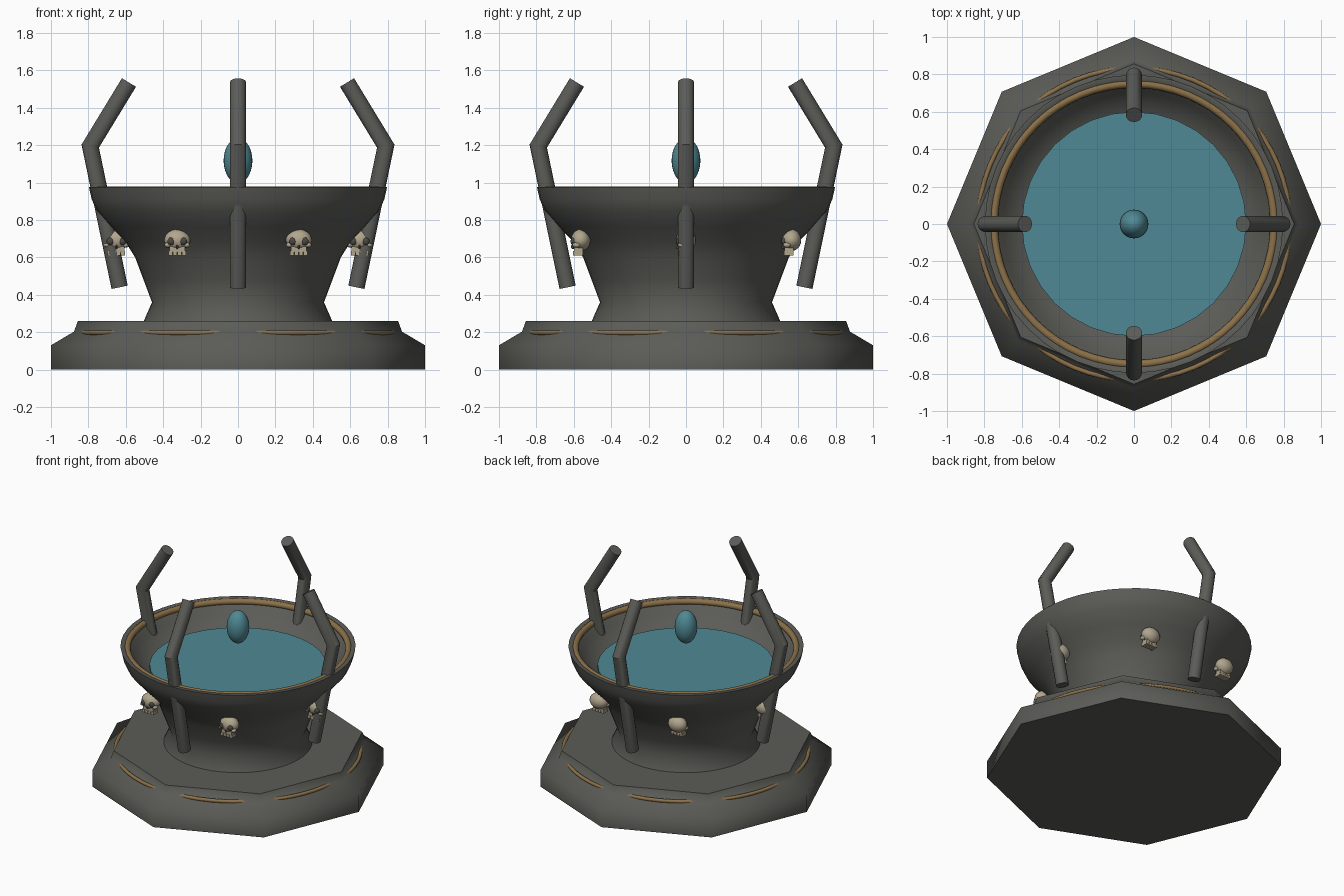
import bpy, bmesh, math
from mathutils import Vector, Matrix

cube = bpy.data.objects.get("Cube")
if cube:
    bpy.data.objects.remove(cube, do_unlink=True)


def material(name, rgb):
    m = bpy.data.materials.new(name)
    m.use_nodes = True
    m.diffuse_color = (*rgb, 1)
    m.node_tree.nodes["Principled BSDF"].inputs["Base Color"].default_value = (*rgb, 1)
    return m


STONE = material("grey stone", (0.105, 0.105, 0.095))
GOLD = material("dull gold", (0.26, 0.165, 0.065))
WATER = material("teal water", (0.08, 0.25, 0.30))
BONE = material("pale bone", (0.44, 0.38, 0.27))
SOCKET = material("dark socket", (0.07, 0.065, 0.055))


def finish(bm, name, mats, angle):
    bmesh.ops.recalc_face_normals(bm, faces=bm.faces)
    mesh = bpy.data.meshes.new(name)
    bm.to_mesh(mesh)
    bm.free()
    for m in mats:
        mesh.materials.append(m)
    ob = bpy.data.objects.new(name, mesh)
    bpy.context.collection.objects.link(ob)
    bpy.ops.object.select_all(action='DESELECT')
    ob.select_set(True)
    bpy.context.view_layer.objects.active = ob
    bpy.ops.object.shade_smooth_by_angle(angle=math.radians(angle))
    return ob


def loft(bm, rings, closed=False):
    """Skin a list of equal-length point rings, capping the ends unless closed."""
    rows = [[bm.verts.new(p) for p in ring] for ring in rings]
    pairs = list(zip(rows, rows[1:]))
    if closed:
        pairs.append((rows[-1], rows[0]))
    for a, b in pairs:
        n = len(a)
        for i in range(n):
            bm.faces.new((a[i], a[(i + 1) % n], b[(i + 1) % n], b[i]))
    if not closed:
        bm.faces.new(rows[0][::-1])
        bm.faces.new(rows[-1])


def lathe(name, profile, sides, mat, angle, closed=False):
    turns = [2 * math.pi * i / sides for i in range(sides)]
    bm = bmesh.new()
    loft(bm, [[(r * math.cos(t), r * math.sin(t), z) for t in turns]
              for r, z in profile], closed)
    return finish(bm, name, [mat], angle)


def ring(name, major, minor, z):
    steps = [math.pi * i / 5 for i in range(10)]
    section = [(major + minor * math.cos(t), z + minor * math.sin(t)) for t in steps]
    return lathe(name, section, 64, GOLD, 60, closed=True)


# Octagonal plinth with a gold band showing through its sloped sides
lathe("plinth", [(1, 0), (1, 0.13), (0.877, 0.203), (0.856, 0.26)], 8, STONE, 60)
ring("plinth_band", 0.832, 0.013, 0.197)

# Flared basin, hollow inside
basin = [(0.508, 0.25), (0.46, 0.36), (0.505, 0.48), (0.55, 0.6), (0.60, 0.68),
         (0.68, 0.765), (0.755, 0.85), (0.782, 0.91), (0.797, 0.975), (0.77, 0.975),
         (0.735, 0.945), (0.70, 0.89), (0.64, 0.84), (0.59, 0.81), (0.5, 0.78)]
lathe("basin", basin, 48, STONE, 50)
ring("rim_band", 0.75, 0.022, 0.957)

# Water surface and floating drop
lathe("water", [(0.6, 0.80), (0.6, 0.833)], 32, WATER, 30)
bm = bmesh.new()
bmesh.ops.create_uvsphere(bm, u_segments=24, v_segments=14, radius=1,
                          matrix=Matrix.Translation((0, 0, 1.117))
                          @ Matrix.Diagonal((0.077, 0.077, 0.12, 1)))
finish(bm, "floating_drop", [WATER], 60)


# Four bent prongs, each a mitred tube piercing the basin wall
def prong(name, turn, radius=0.044, sides=16):
    path = [Vector(p) for p in ((0.633, 0, 0.44), (0.79, 0, 1.195), (0.583, 0, 1.535))]
    low = (path[1] - path[0]).normalized()
    high = (path[2] - path[1]).normalized()
    mid = (low + high).normalized()
    rings = []
    for p, d, stretch in zip(path, (low, mid, high), (1, 1 / low.dot(mid), 1)):
        side = Vector((d.z, 0, -d.x)) * radius * stretch
        across = Vector((0, radius, 0))
        rings.append([p + side * math.cos(a) + across * math.sin(a)
                      for a in (2 * math.pi * i / sides for i in range(sides))])
    bm = bmesh.new()
    loft(bm, rings)
    bm.transform(Matrix.Rotation(turn, 4, 'Z'))
    return finish(bm, name, [STONE], 35)


for i, label in enumerate(("left", "back", "right", "front")):
    prong(label + "_prong", i * math.pi / 2)


# Small skull, looking toward the front
def ball(bm, centre, size, mat=0, segs=20):
    old = set(bm.faces)
    bmesh.ops.create_uvsphere(bm, u_segments=segs, v_segments=segs // 2 + 2, radius=1,
                              matrix=Matrix.Translation(centre) @ Matrix.Diagonal((*size, 1)))
    for f in set(bm.faces) - old:
        f.material_index = mat


def box(bm, centre, size):
    bmesh.ops.create_cube(bm, size=1, matrix=Matrix.Translation(centre)
                          @ Matrix.Diagonal((*size, 1)))


bm = bmesh.new()
ball(bm, (0, 0, 0.012), (0.07, 0.053, 0.058))
for v in bm.verts:                       # narrow the cranium toward the jaw
    if v.co.z < 0:
        v.co.x *= 1 + 3 * v.co.z
box(bm, (0, -0.012, -0.037), (0.084, 0.05, 0.03))
for x in (-0.036, -0.012, 0.012, 0.036):
    box(bm, (x, -0.014, -0.058), (0.02, 0.052, 0.022))
for s in (-1, 1):
    ball(bm, (s * 0.05, -0.022, -0.014), (0.018, 0.022, 0.014), segs=12)
    ball(bm, (s * 0.032, -0.040, 0.006), (0.021, 0.014, 0.021), 1, 14)
ball(bm, (0, -0.042, -0.024), (0.007, 0.011, 0.011), 1, 10)
skull = finish(bm, "skull_1", [BONE, SOCKET], 40)

# Six skulls spaced evenly around the basin
for i in range(6):
    ob = skull
    if i:
        ob = bpy.data.objects.new("skull_%d" % (i + 1), skull.data)
        bpy.context.collection.objects.link(ob)
    a = i * math.pi / 3
    ob.location = (0.65 * math.cos(a), 0.65 * math.sin(a), 0.68)
